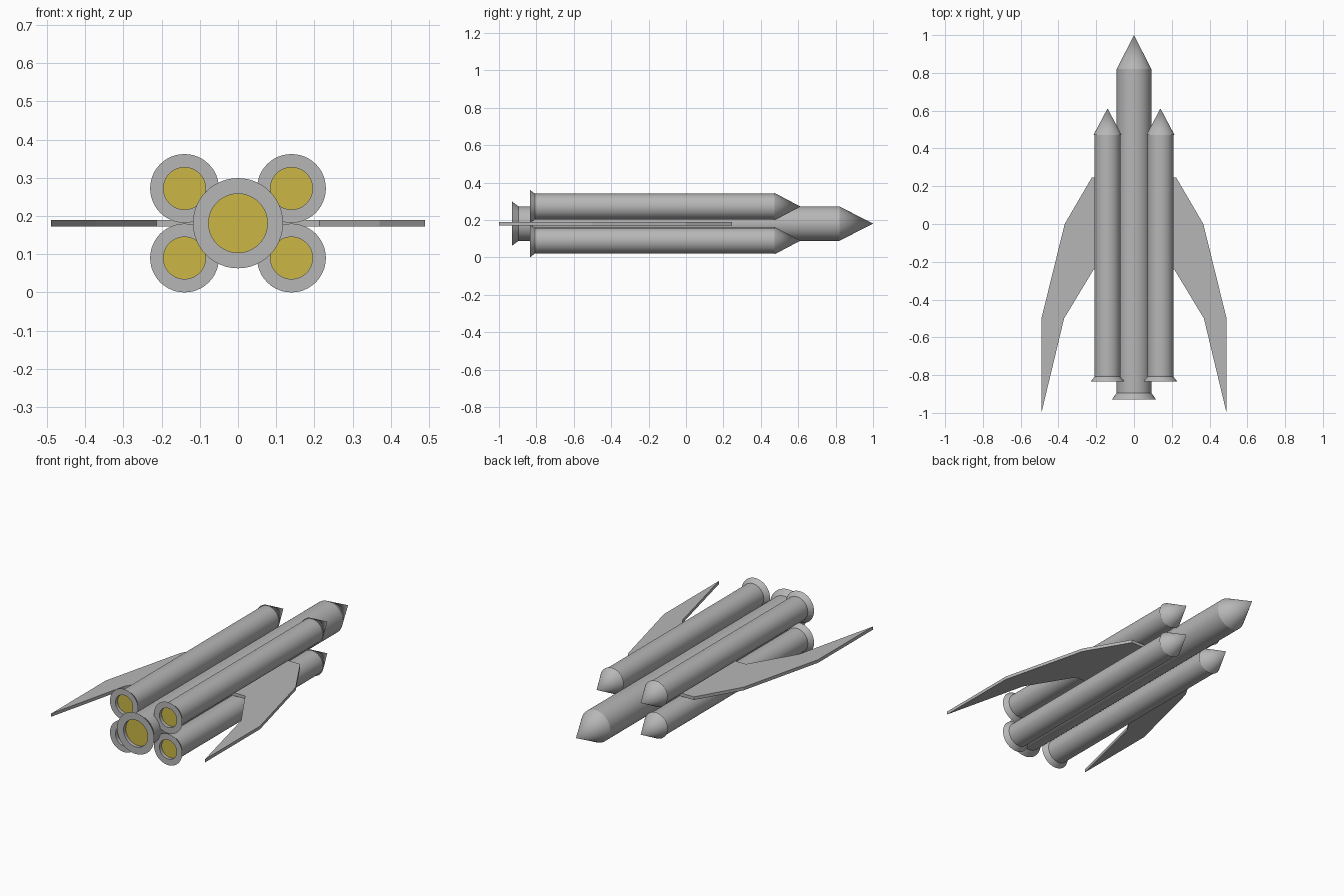
import bpy, bmesh, math

if "Cube" in bpy.data.objects:
    bpy.data.objects.remove(bpy.data.objects["Cube"])


def material(name, rgb):
    m = bpy.data.materials.new(name)
    m.diffuse_color = (*rgb, 1)
    m.use_nodes = True
    m.node_tree.nodes["Principled BSDF"].inputs["Base Color"].default_value = m.diffuse_color
    return m


GREY = material("hull grey", (0.47, 0.47, 0.47))
YELLOW = material("exhaust yellow", (0.60, 0.47, 0.06))


def finish(name, bm, mats):
    bmesh.ops.remove_doubles(bm, verts=bm.verts, dist=1e-5)
    bmesh.ops.recalc_face_normals(bm, faces=bm.faces)
    me = bpy.data.meshes.new(name)
    bm.to_mesh(me)
    bm.free()
    for m in mats:
        me.materials.append(m)
    ob = bpy.data.objects.new(name, me)
    bpy.context.collection.objects.link(ob)
    return ob


def lathe(name, profile, x, z, floor_y=None, segments=48):
    """Spin a (radius, y) profile around a lengthwise axis at (x, z)."""
    bm = bmesh.new()
    vs = [bm.verts.new((x + r, y, z)) for r, y in profile]
    es = [bm.edges.new(p) for p in zip(vs, vs[1:])]
    bmesh.ops.spin(bm, geom=vs + es, cent=(x, 0, z), axis=(0, 1, 0),
                   angle=2 * math.pi, steps=segments)
    ob = finish(name, bm, [GREY, YELLOW])
    # the recessed nozzle floor glows yellow
    for f in ob.data.polygons:
        if floor_y is not None and all(
                abs(ob.data.vertices[v].co.y - floor_y) < 1e-4 for v in f.vertices):
            f.material_index = 1
    bpy.ops.object.select_all(action='DESELECT')
    ob.select_set(True)
    bpy.context.view_layer.objects.active = ob
    bpy.ops.object.shade_smooth_by_angle(angle=math.radians(30))
    return ob


def rocket(name, x, z, r, tail, flare_len, flare_r, hole_r, shoulder, nose_r, tip):
    neck, floor = tail + flare_len, tail + 0.02
    # straight tube
    lathe(name + "_body", [(0, floor + 0.005), (r * 0.9, neck), (r, neck),
                           (r, shoulder), (0, shoulder)], x, z)
    # flared nozzle with recessed floor
    lathe(name + "_nozzle", [(0, floor), (hole_r, floor), (hole_r, tail),
                             (flare_r, tail), (r, neck)], x, z, floor)
    # pointed nose
    lathe(name + "_nose", [(0, shoulder), (nose_r, shoulder), (0, tip)], x, z)


rocket("core", 0, 0.181, 0.092, -0.93, 0.035, 0.118, 0.077, 0.82, 0.092, 1.0)
for side, x in (("left", -0.14), ("right", 0.14)):
    for level, z in (("lower", 0.09), ("upper", 0.272)):
        rocket(f"{level}_{side}_booster", x, z, 0.069, -0.835, 0.027,
               0.09, 0.055, 0.472, 0.074, 0.612)

# swept wings, mirrored across the core
outline = [(0, 0.247), (0.223, 0.247), (0.367, 0.0), (0.49, -0.5),
           (0.49, -1.0), (0.37, -0.5), (0.213, -0.24), (0, -0.24)]
for side, s in (("left", -1), ("right", 1)):
    bm = bmesh.new()
    face = bm.faces.new([bm.verts.new((s * x, y, 0.172)) for x, y in outline])
    ext = bmesh.ops.extrude_face_region(bm, geom=[face])["geom"]
    bmesh.ops.translate(bm, vec=(0, 0, 0.018),
                        verts=[g for g in ext if isinstance(g, bmesh.types.BMVert)])
    if not face.is_valid or not any(f is face for f in bm.faces):
        bmesh.ops.holes_fill(bm, edges=bm.edges)
    finish(f"{side}_wing", bm, [GREY])
